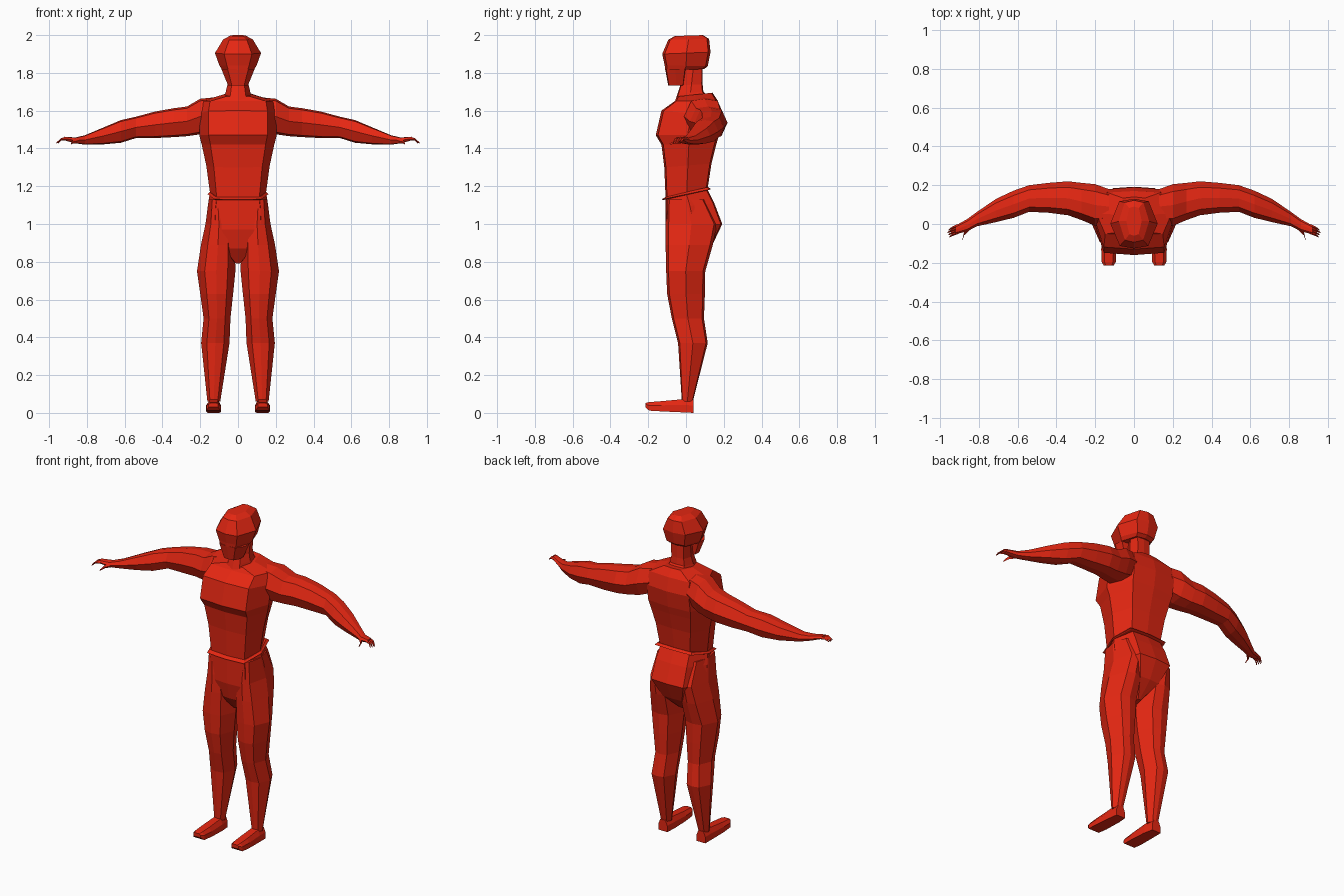
import bpy, bmesh
from mathutils import Vector

red = bpy.data.materials.new("red")
red.diffuse_color = (0.78, 0.02, 0.006, 1)


def section(f=0.7, b=0.7, e=0.9):
    """Eight-sided unit section: f / b are the front and back panel widths."""
    return [(0, -1), (f, -e), (1, 0), (b, e), (0, 1), (-b, e), (-1, 0), (-f, -e)]


def loft(name, rings, side=1):
    """Skin a list of point rings, cap both ends; side=-1 mirrors in x."""
    bm = bmesh.new()
    vs = [[bm.verts.new((p[0] * side, p[1], p[2])) for p in r] for r in rings]
    n = len(vs[0])
    for a, b in zip(vs, vs[1:]):
        for i in range(n):
            j = (i + 1) % n
            bm.faces.new((a[i], a[j], b[j], b[i]))
    bm.faces.new(vs[0])
    bm.faces.new(vs[-1])
    bmesh.ops.recalc_face_normals(bm, faces=bm.faces)
    me = bpy.data.meshes.new(name)
    bm.to_mesh(me)
    bm.free()
    me.materials.append(red)
    ob = bpy.data.objects.new(name, me)
    bpy.context.collection.objects.link(ob)
    return ob


def flat_ring(zf, zb, x0, x1, yf, yb, sec):
    """Horizontal ring, tilted from height zf at the front to zb at the back."""
    cx, w, cy, h = (x0 + x1) / 2, (x1 - x0) / 2, (yf + yb) / 2, (yb - yf) / 2
    return [(cx + u * w, cy + v * h, zf + (zb - zf) * (v + 1) / 2) for u, v in sec]


def side_ring(x, y0, y1, z0, z1, sec):
    """Ring facing along x."""
    return [(x, (y0 + y1) / 2 + u * (y1 - y0) / 2,
             (z0 + z1) / 2 + v * (z1 - z0) / 2) for u, v in sec]


def body(name, rows, sec):
    return loft(name, [flat_ring(zf, zb, -w, w, yf, yb, sec)
                       for zf, zb, w, yf, yb in rows])


# torso: waist, ribs, chest, shoulders, neck base
body("torso", [
    (1.135, 1.19, 0.148, -0.108, 0.115),
    (1.30, 1.32, 0.168, -0.115, 0.135),
    (1.42, 1.42, 0.192, -0.13, 0.16),
    (1.47, 1.47, 0.205, -0.16, 0.175),
    (1.60, 1.57, 0.205, -0.13, 0.19),
    (1.65, 1.65, 0.195, -0.06, 0.17),
    (1.675, 1.695, 0.08, -0.045, 0.14)], section(0.76, 0.7, 0.93))

# thin shirt hem
body("shirt_hem", [
    (1.127, 1.18, 0.155, -0.12, 0.12),
    (1.13, 1.185, 0.161, -0.13, 0.133),
    (1.142, 1.196, 0.15, -0.11, 0.117)], section(0.78, 0.78, 0.95))

# pelvis narrowing to the crotch
body("pelvis", [
    (1.135, 1.185, 0.15, -0.108, 0.112),
    (1.08, 1.11, 0.16, -0.108, 0.15),
    (0.97, 1.00, 0.165, -0.108, 0.192),
    (0.87, 0.89, 0.10, -0.085, 0.14),
    (0.79, 0.80, 0.015, -0.03, 0.05)], section(0.74, 0.66, 0.95))

# neck
body("neck", [
    (1.64, 1.66, 0.078, -0.062, 0.13),
    (1.69, 1.70, 0.066, -0.045, 0.092),
    (1.735, 1.74, 0.056, -0.03, 0.088),
    (1.83, 1.83, 0.058, -0.01, 0.088)], section(0.6, 0.75, 0.92))

# skull
body("skull", [
    (1.815, 1.82, 0.085, -0.11, 0.095),
    (1.84, 1.835, 0.098, -0.113, 0.115),
    (1.90, 1.91, 0.122, -0.126, 0.13),
    (1.975, 1.98, 0.078, -0.094, 0.122),
    (1.995, 2.00, 0.04, -0.06, 0.09)], section(0.6, 0.62, 0.9))

# face and jaw, below the skull
body("jaw", [
    (1.732, 1.732, 0.052, -0.094, -0.012),
    (1.82, 1.82, 0.088, -0.11, 0.0)], section(0.62, 0.95, 0.9))

leg_rows = [  # z, inner x, outer x, front y, back y
    (1.13, 0.06, 0.155, -0.10, 0.10), (1.00, 0.03, 0.172, -0.108, 0.165),
    (0.89, 0.016, 0.196, -0.108, 0.142), (0.75, 0.014, 0.217, -0.105, 0.102),
    (0.63, 0.026, 0.20, -0.10, 0.10), (0.50, 0.04, 0.182, -0.075, 0.095),
    (0.37, 0.045, 0.195, -0.042, 0.115), (0.06, 0.094, 0.162, -0.022, 0.036)]

foot_rows = [  # y, inner x, outer x, bottom z, top z
    (0.04, 0.10, 0.16, 0.0, 0.068), (-0.02, 0.092, 0.164, 0.003, 0.072),
    (-0.13, 0.09, 0.169, 0.008, 0.062), (-0.195, 0.094, 0.167, 0.012, 0.057),
    (-0.215, 0.105, 0.155, 0.03, 0.052)]

arm_rows = [  # x, front y, back y, bottom z, top z
    (0.13, 0.00, 0.18, 1.50, 1.67), (0.20, -0.01, 0.205, 1.475, 1.663),
    (0.27, 0.02, 0.212, 1.465, 1.622), (0.34, 0.045, 0.22, 1.46, 1.613),
    (0.44, 0.058, 0.212, 1.455, 1.595), (0.54, 0.063, 0.20, 1.455, 1.568),
    (0.62, 0.032, 0.172, 1.43, 1.55), (0.71, 0.01, 0.13, 1.422, 1.512),
    (0.81, -0.012, 0.062, 1.42, 1.47), (0.86, -0.038, 0.025, 1.427, 1.458),
    (0.92, -0.053, -0.008, 1.443, 1.462)]


def digit(name, pts, radii, side):
    """Thin tapering finger through a few points."""
    rings = []
    for (x, y, z), r in zip(pts, radii):
        rings.append([(x, y - r, z), (x, y, z - r), (x, y + r, z), (x, y, z + r)])
    return loft(name, rings, side)


for side, tag in ((1, "left"), (-1, "right")):
    loft(tag + "_leg", [flat_ring(z, z, a, b, f, k, section(0.6, 0.55, 0.88))
                        for z, a, b, f, k in leg_rows], side)

    # foot: chamfered box section running forward
    rings = []
    for y, a, b, lo, hi in foot_rows:
        c = (b - a) * 0.2
        rings.append([(a, y, lo), (b, y, lo), (b, y, (lo + hi) / 2 + 0.005),
                      (b - c, y, hi), (a + c, y, hi), (a, y, (lo + hi) / 2 + 0.005)])
    loft(tag + "_foot", rings, side)

    loft(tag + "_arm", [side_ring(x, f, k, lo, hi, section(0.65, 0.65, 0.88))
                        for x, f, k, lo, hi in arm_rows], side)

    # four fingers drooping at the tip, and a thumb reaching forward
    for i in range(4):
        y = -0.011 - i * 0.012
        x = 0.96 - 0.004 * abs(i - 1)
        digit(f"{tag}_finger_{i + 1}",
              [(0.905, y + 0.004, 1.451), (0.935, y - 0.008, 1.449),
               (x, y - 0.02, 1.43)], (0.008, 0.007, 0.003), side)
    digit(tag + "_thumb", [(0.85, -0.022, 1.44), (0.876, -0.05, 1.434),
                           (0.884, -0.083, 1.425)], (0.012, 0.009, 0.004), side)
